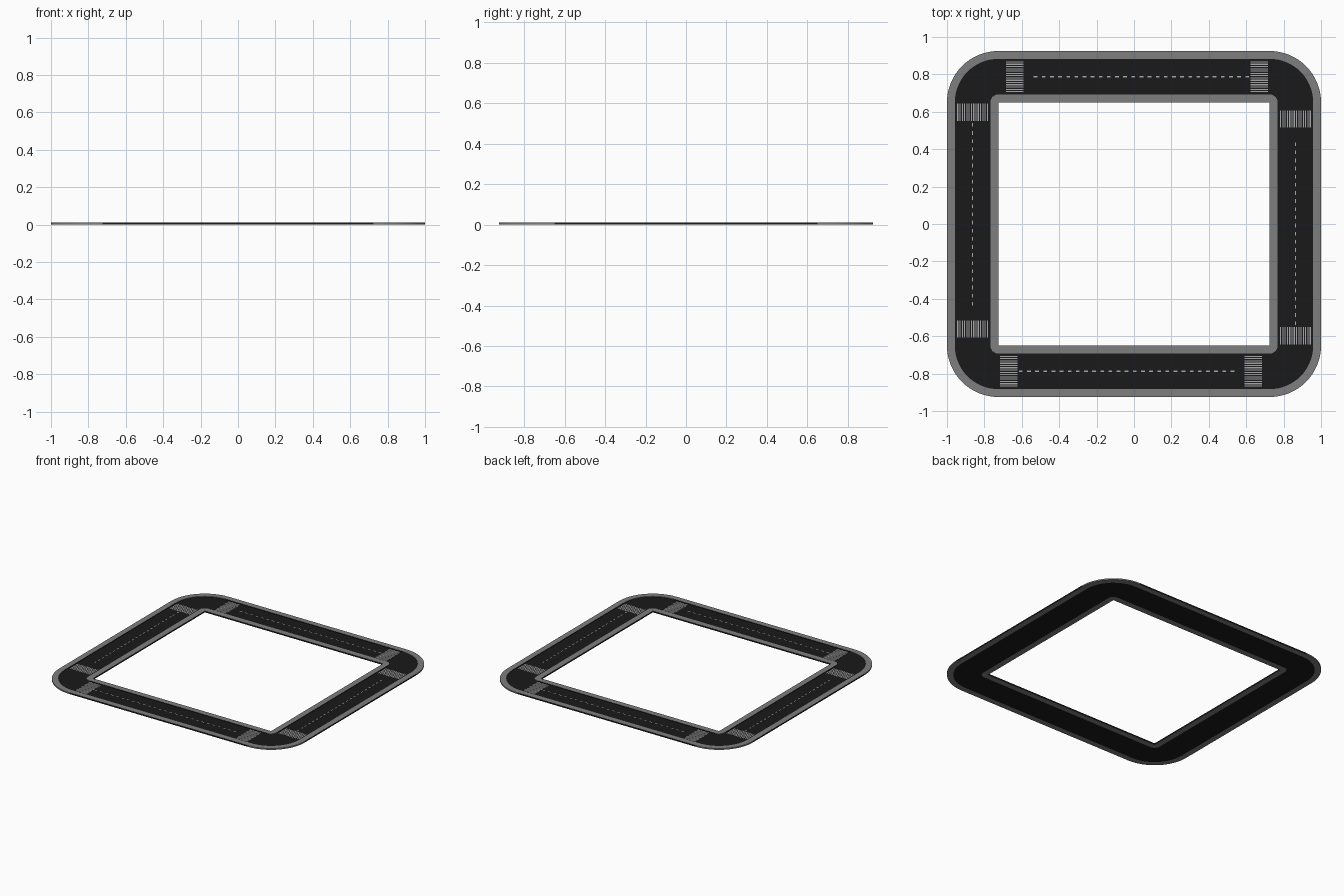
import bpy, bmesh, math

if "Cube" in bpy.data.objects:
    bpy.data.objects.remove(bpy.data.objects["Cube"])

CX, CY = 0.725, 0.65        # inner corner points, centres of every corner arc
R_CURB, R_ROAD, R_OUT = 0.043, 0.233, 0.275
H_WALK, H_ROAD, H_PAINT = 0.010, 0.006, 0.0068
SEG = 16


def material(name, v):
    m = bpy.data.materials.new(name)
    m.diffuse_color = (v, v, v, 1)
    m.use_nodes = True
    m.node_tree.nodes["Principled BSDF"].inputs["Base Color"].default_value = m.diffuse_color
    return m


asphalt = material("asphalt", 0.01)
concrete = material("concrete", 0.21)
paint = material("road_paint", 0.4)


def finish(name, bm, mats):
    me = bpy.data.meshes.new(name)
    bm.to_mesh(me)
    bm.free()
    for m in mats:
        me.materials.append(m)
    ob = bpy.data.objects.new(name, me)
    bpy.context.collection.objects.link(ob)
    return ob


def loop_points(r):
    pts = []
    for k, (sx, sy) in enumerate([(1, 1), (-1, 1), (-1, -1), (1, -1)]):
        for i in range(SEG + 1):
            a = math.pi / 2 * (k + i / SEG)
            pts.append((sx * CX + r * math.cos(a), sy * CY + r * math.sin(a)))
    return pts


def ring(name, r0, r1, h, mats):
    """Closed rounded-rectangle band between two offsets of the inner block."""
    bm = bmesh.new()
    rows = [[bm.verts.new((x, y, z)) for x, y in loop_points(r)]
            for r, z in ((r0, 0), (r1, 0), (r1, h), (r0, h))]
    n = len(rows[0])
    for j in range(4):
        a, b = rows[j], rows[(j + 1) % 4]
        for i in range(n):
            k = (i + 1) % n
            bm.faces.new((a[i], a[k], b[k], b[i]))
    bmesh.ops.remove_doubles(bm, verts=bm.verts, dist=1e-5)
    bmesh.ops.recalc_face_normals(bm, faces=bm.faces)
    # straight kerb walls show the dark road base
    if len(mats) > 1:
        for f in bm.faces:
            if abs(f.normal.z) < 0.1 and max(e.calc_length() for e in f.edges) > 0.5:
                f.material_index = 1
    ob = finish(name, bm, mats)
    bpy.context.view_layer.objects.active = ob
    ob.select_set(True)
    bpy.ops.object.shade_smooth_by_angle(angle=math.radians(30))
    ob.select_set(False)


ring("inner_sidewalk", 0.0, R_CURB, H_WALK, [concrete, asphalt])
ring("road", R_CURB, R_ROAD, H_ROAD, [asphalt])
ring("outer_sidewalk", R_ROAD, R_OUT, H_WALK, [concrete, asphalt])


def mark(bm, x, y, w, d):
    vs = [bm.verts.new((x + sx * w / 2, y + sy * d / 2, H_PAINT))
          for sx, sy in ((-1, -1), (1, -1), (1, 1), (-1, 1))]
    bm.faces.new(vs)


LX, LY = 0.863, 0.787       # lane centre lines

# crosswalks: the layout repeats under a half turn
walks = bmesh.new()
for s in (1, -1):
    for t in range(14):
        o = (t - 6.5) * 0.0122
        for x in (-0.638, 0.670):
            mark(walks, s * x, s * LY + o, 0.092, 0.006)
        for y in (0.597, -0.561):
            mark(walks, -s * LX + o, s * y, 0.006, 0.092)
finish("crosswalks", walks, [paint])

# dashed centre lines
dashes = bmesh.new()
PITCH = 0.0435
for s in (1, -1):
    for i in range(27):
        mark(dashes, s * (0.605 - i * PITCH), s * LY, 0.02, 0.006)
    for i in range(23):
        mark(dashes, -s * LX, s * (0.53 - i * PITCH), 0.006, 0.02)
finish("centre_dashes", dashes, [paint])
